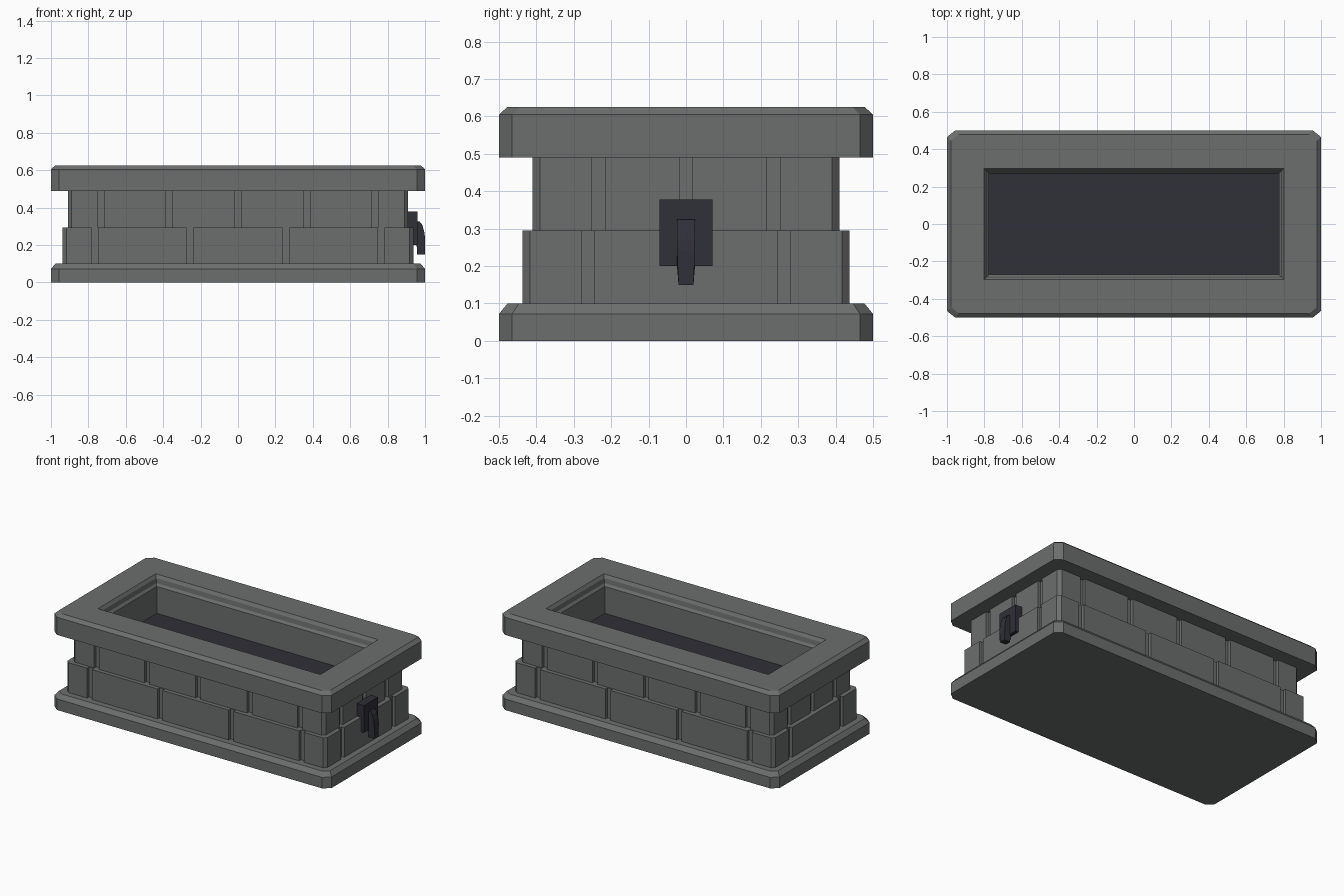
import bpy
import bmesh

cube = bpy.data.objects.get("Cube")
if cube:
    bpy.data.objects.remove(cube, do_unlink=True)


def make_material(name, rgb):
    mat = bpy.data.materials.new(name)
    mat.use_nodes = True
    mat.diffuse_color = (*rgb, 1)
    mat.node_tree.nodes["Principled BSDF"].inputs["Base Color"].default_value = (*rgb, 1)
    return mat


stone = make_material("grey stone", (0.15, 0.158, 0.155))
iron = make_material("dark iron", (0.03, 0.029, 0.04))


def finish(bm, name, mat):
    bmesh.ops.remove_doubles(bm, verts=bm.verts, dist=0.0001)
    bmesh.ops.recalc_face_normals(bm, faces=bm.faces)
    mesh = bpy.data.meshes.new(name)
    bm.to_mesh(mesh)
    bm.free()
    mesh.materials.append(mat)
    obj = bpy.data.objects.new(name, mesh)
    bpy.context.collection.objects.link(obj)
    return obj


def corner_ring(hx, hy, cut):
    """Rectangle outline with clipped corners, counter-clockwise."""
    cx, cy = cut * 1.25, cut
    return [(-hx + cx, -hy), (hx - cx, -hy), (hx, -hy + cy), (hx, hy - cy),
            (hx - cx, hy), (-hx + cx, hy), (-hx, hy - cy), (-hx, -hy + cy)]


def bridge(bm, lower, upper):
    n = len(lower)
    for i in range(n):
        j = (i + 1) % n
        bm.faces.new((lower[i], lower[j], upper[j], upper[i]))


def loft(name, mat, levels, cap_start=False, cap_end=False):
    """Join outlines given as (points, z) into one skin."""
    bm = bmesh.new()
    rings = [[bm.verts.new((x, y, z)) for x, y in pts] for pts, z in levels]
    for a, b in zip(rings, rings[1:]):
        bridge(bm, a, b)
    if cap_start:
        bm.faces.new(rings[0][::-1])
    if cap_end:
        bm.faces.new(rings[-1])
    bmesh.ops.remove_doubles(bm, verts=bm.verts, dist=0.0001)
    bmesh.ops.dissolve_degenerate(bm, edges=bm.edges, dist=0.0001)
    return finish(bm, name, mat)


def brick_outline(hx, hy, long_joints, short_joints, cut=0.02, depth=0.02, half=0.018):
    """Plan of a brick course: clipped corners and a notch at every joint."""
    def side(length, joints):
        pts = [(-length + cut, 0)]
        for t in joints:
            pts += [(t - half, 0), (t - half, depth), (t + half, depth), (t + half, 0)]
        return pts + [(length - cut, 0)]

    long_side, short_side = side(hx, long_joints), side(hy, short_joints)
    half_plan = [(t, -hy + d) for t, d in long_side] + [(hx - d, t) for t, d in short_side]
    return half_plan + [(-x, -y) for x, y in half_plan]


# Base slab with a bevelled upper edge
loft("base_slab", stone, [
    (corner_ring(1, 0.5, 0.035), 0),
    (corner_ring(1, 0.5, 0.035), 0.072),
    (corner_ring(0.977, 0.477, 0.03), 0.1)], True, True)

# Two staggered brick courses
lower = brick_outline(0.938, 0.437, (-0.765, -0.257, 0.257, 0.765), (-0.262, 0.262))
upper = brick_outline(0.91, 0.41, (-0.733, -0.37, 0, 0.37, 0.733), (-0.235, 0, 0.235))
loft("lower_brick_course", stone, [(lower, 0.1), (lower, 0.295)], False, True)
loft("upper_brick_course", stone, [(upper, 0.295), (upper, 0.49)])

# Rim with overhang, stepped opening and inner lining
rim = [(0.86, 0.36, 0, 0.49), (1, 0.5, 0.035, 0.49), (1, 0.5, 0.035, 0.605),
       (0.978, 0.478, 0.033, 0.625), (0.803, 0.298, 0, 0.625), (0.79, 0.285, 0, 0.605),
       (0.787, 0.282, 0, 0.575), (0.775, 0.27, 0, 0.56), (0.775, 0.27, 0, 0.385)]
loft("stone_rim", stone, [(corner_ring(hx, hy, cut), z) for hx, hy, cut, z in rim])

# Dark floor of the basin
bm = bmesh.new()
bm.faces.new([bm.verts.new((x, y, 0.385)) for x, y in
              ((-0.775, -0.27), (0.775, -0.27), (0.775, 0.27), (-0.775, 0.27))])
finish(bm, "basin_floor", iron)

# Mounting block of the spout
bm = bmesh.new()
bmesh.ops.create_cube(bm, size=1)
bmesh.ops.scale(bm, vec=(0.06, 0.143, 0.178), verts=bm.verts)
bmesh.ops.translate(bm, vec=(0.93, 0, 0.289), verts=bm.verts)
finish(bm, "spout_block", iron)

# Spout: side profile, narrowing at the lip
profile = [(0.955, 0.325), (0.972, 0.325), (0.985, 0.308), (0.996, 0.27), (1, 0.24),
           (1, 0.15), (0.958, 0.15), (0.955, 0.2)]
bm = bmesh.new()
sides = [[bm.verts.new((x, s * (0.02 if z < 0.19 else 0.024), z)) for x, z in profile]
         for s in (-1, 1)]
bridge(bm, *sides)
bm.faces.new(sides[0])
bm.faces.new(sides[1][::-1])
finish(bm, "spout", iron)
